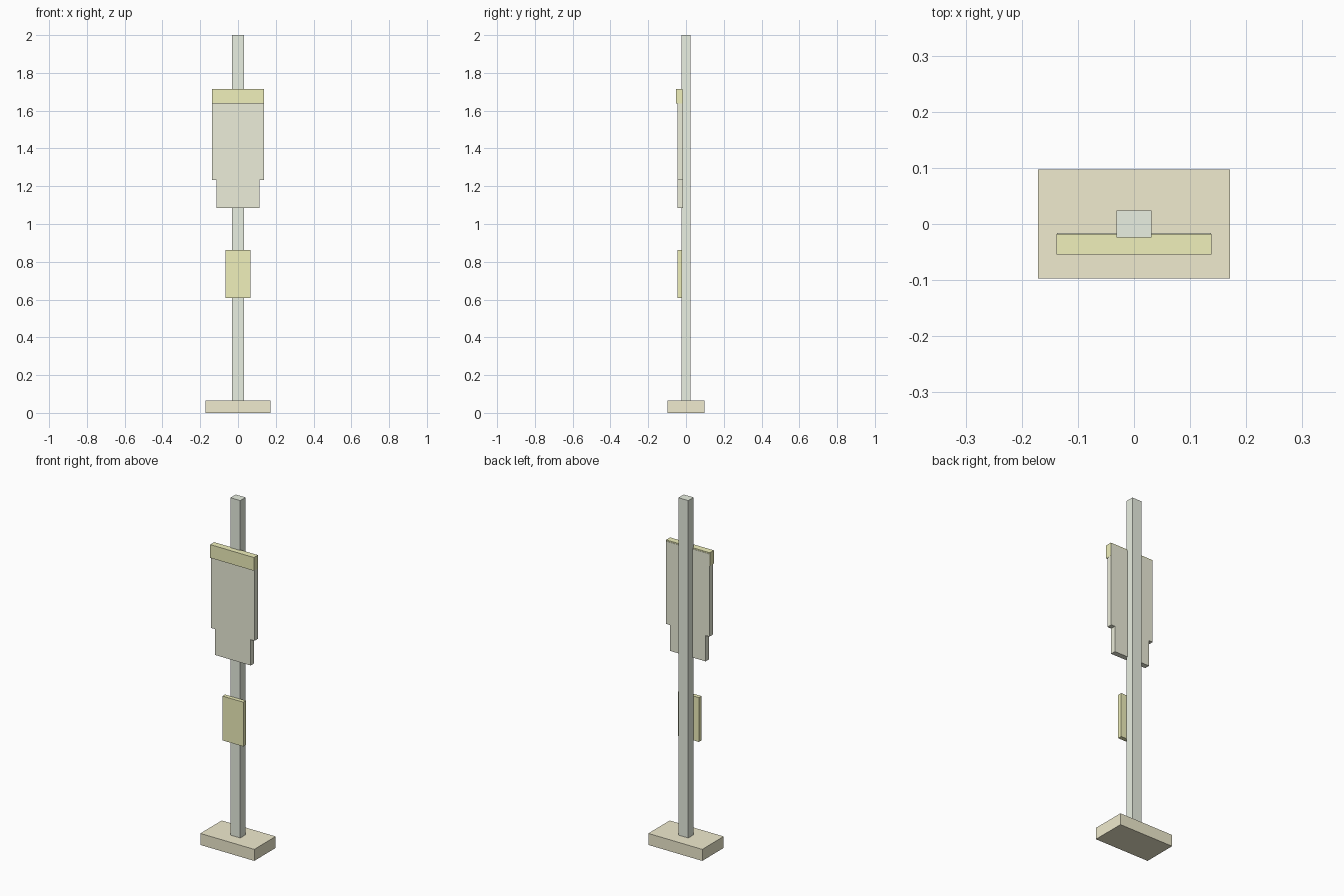
import bpy

if "Cube" in bpy.data.objects:
    bpy.data.objects.remove(bpy.data.objects["Cube"])


def material(name, rgb):
    mat = bpy.data.materials.new(name)
    mat.diffuse_color = (*rgb, 1)
    mat.use_nodes = True
    mat.node_tree.nodes["Principled BSDF"].inputs["Base Color"].default_value = mat.diffuse_color
    return mat


def box(name, half_width, y, z, mat):
    """Box centred on x = 0, spanning the given y and z ranges."""
    bpy.ops.mesh.primitive_cube_add(
        size=1, location=(0, sum(y) / 2, sum(z) / 2))
    ob = bpy.context.object
    ob.name = name
    ob.scale = (2 * half_width, y[1] - y[0], z[1] - z[0])
    bpy.ops.object.transform_apply(location=False, rotation=False, scale=True)
    ob.data.materials.append(mat)
    return ob


stone = material("base_beige", (0.87, 0.83, 0.62))
pale = material("post_grey_green", (0.82, 0.87, 0.76))
cream = material("panel_cream", (0.84, 0.85, 0.70))
yellow = material("plate_yellow", (0.87, 0.87, 0.50))

# Base and post
box("base", 0.171, (-0.097, 0.097), (0, 0.066), stone)
box("post", 0.031, (-0.024, 0.024), (0.06, 2.0), pale)

# Stepped sign board with a raised header cap
box("sign_board", 0.1375, (-0.046, -0.016), (1.233, 1.707), cream)
box("sign_lower_board", 0.113, (-0.046, -0.016), (1.085, 1.233), cream)
box("sign_header", 0.1385, (-0.054, -0.0175), (1.638, 1.714), yellow)

# Small plate lower on the post
box("small_plate", 0.066, (-0.046, -0.0225), (0.608, 0.862), yellow)
